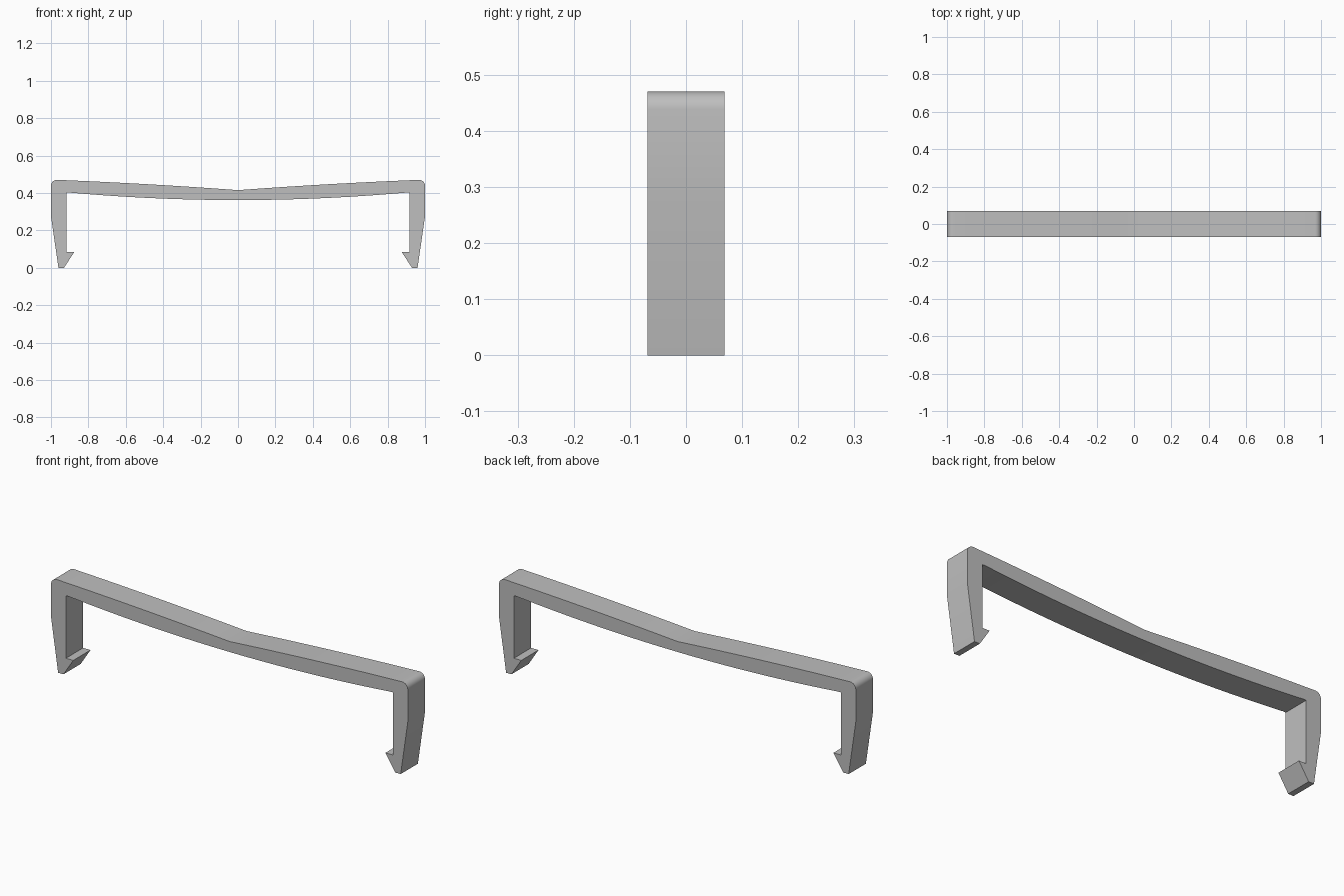
import bpy, bmesh, math

cube = bpy.data.objects.get("Cube")
if cube:
    bpy.data.objects.remove(cube, do_unlink=True)

HALF_DEPTH = 0.069
STEPS = 12
RADIUS = 0.032

grey = bpy.data.materials.new("plain_grey")
grey.use_nodes = True
colour = (0.52, 0.52, 0.52, 1)
grey.diffuse_color = colour
grey.node_tree.nodes["Principled BSDF"].inputs["Base Color"].default_value = colour

# Half outline, from the top centre round the leg to the underside centre
half = []
top_end = 1 - RADIUS
for i in range(STEPS):
    t = i / STEPS
    half.append((top_end * t, 0.415 + 0.055 * (1.3 * t - 0.3 * t * t)))

# Rounded outer corner
for i in range(9):
    a = math.pi / 2 * (1 - i / 8)
    half.append((top_end + RADIUS * math.cos(a), 0.47 - RADIUS + RADIUS * math.sin(a)))

# Tapered leg and inward snap hook
half += [(1, 0.275), (0.96, 0), (0.93, 0), (0.875, 0.085), (0.916, 0.085), (0.916, 0.402)]

# Bowed underside
for i in range(STEPS + 1):
    x = 0.9 * (1 - i / STEPS)
    half.append((x, 0.362 + 0.04 * (x / 0.9) ** 2))

# Mirror the outline and extrude it to the strap depth
outline = half + [(-x, z) for x, z in reversed(half[1:-1])]
bm = bmesh.new()
face = bm.faces.new([bm.verts.new((x, -HALF_DEPTH, z)) for x, z in outline])
result = bmesh.ops.extrude_face_region(bm, geom=[face])
moved = [v for v in result["geom"] if isinstance(v, bmesh.types.BMVert)]
bmesh.ops.translate(bm, verts=moved, vec=(0, 2 * HALF_DEPTH, 0))
bmesh.ops.recalc_face_normals(bm, faces=bm.faces)

mesh = bpy.data.meshes.new("clip_strap")
bm.to_mesh(mesh)
bm.free()
mesh.materials.append(grey)
clip = bpy.data.objects.new("clip_strap", mesh)
bpy.context.collection.objects.link(clip)

# Smooth the curves, keep the rims crisp
bpy.ops.object.select_all(action="DESELECT")
clip.select_set(True)
bpy.context.view_layer.objects.active = clip
bpy.ops.object.shade_smooth_by_angle(angle=math.radians(30))
